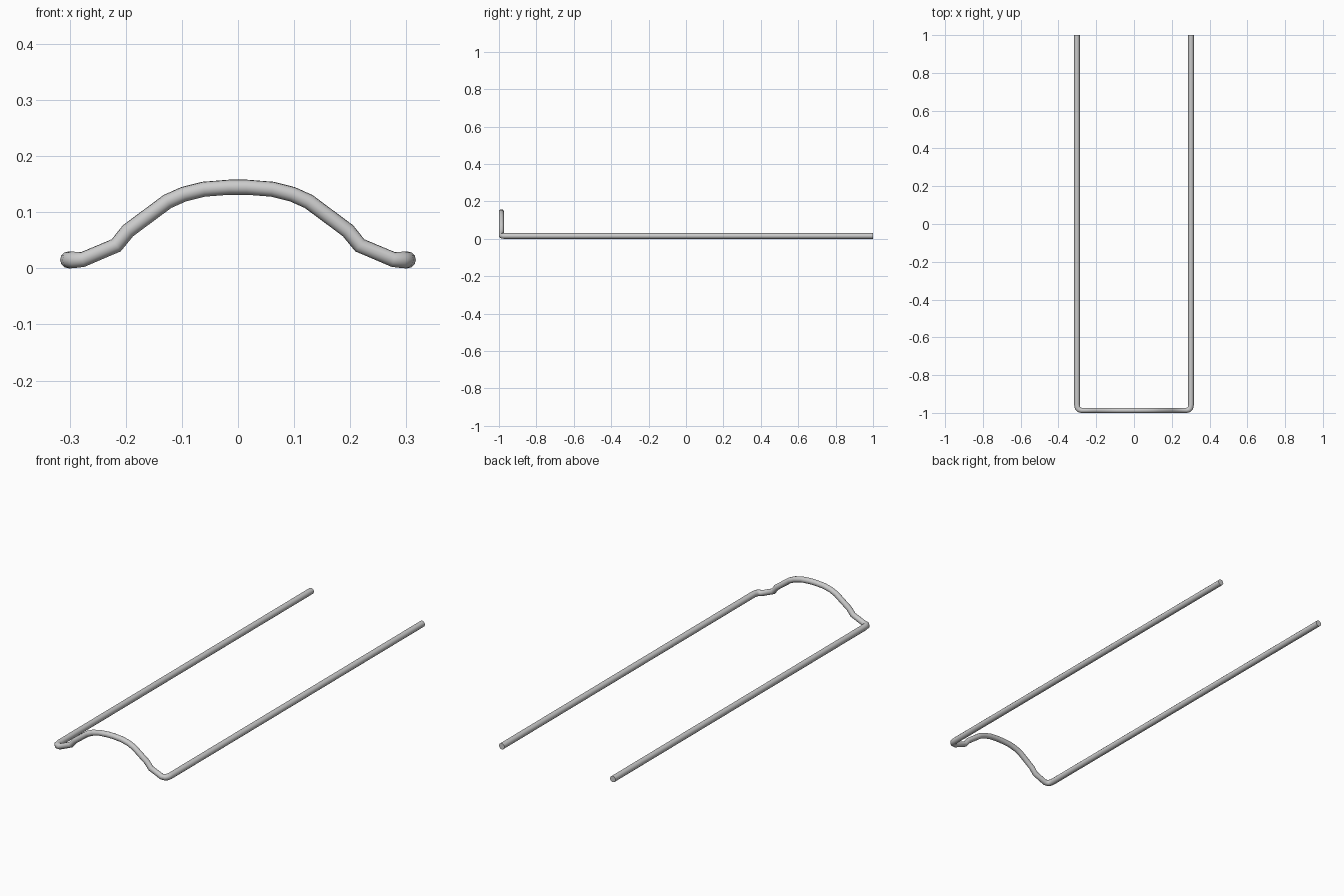
import bpy
import math

if "Cube" in bpy.data.objects:
    bpy.data.objects.remove(bpy.data.objects["Cube"])

R = 0.015          # rail tube radius
ARCH_Y = -0.987    # plane of the arched end
ARCH_S = 0.9       # arch tube is slightly thinner

# Left half of the bent wire: (x, y, z, radius factor)
half = [
    (-0.302, 1.0, R, 1.0),
    (-0.302, -0.955, R, 1.0),
    (-0.299, -0.974, R, 1.0),
    (-0.291, -0.983, R, 0.97),
]
# Arch rising from the corner to the crown
arch = [(-0.276, 0.016), (-0.217, 0.041), (-0.196, 0.067), (-0.126, 0.119),
        (-0.097, 0.132), (-0.061, 0.141), (-0.016, 0.1445)]
half += [(x, ARCH_Y, z, ARCH_S) for x, z in arch]
path = half + [(-x, y, z, r) for x, y, z, r in reversed(half)]

# One continuous round tube along the mirrored path
curve = bpy.data.curves.new("bent_rail", 'CURVE')
curve.dimensions = '3D'
curve.bevel_depth = R
curve.bevel_resolution = 4
curve.use_fill_caps = True
spline = curve.splines.new('POLY')
spline.points.add(len(path) - 1)
for p, (x, y, z, r) in zip(spline.points, path):
    p.co = (x, y, z, 1)
    p.radius = r

rail = bpy.data.objects.new("bent_rail", curve)
bpy.context.collection.objects.link(rail)
bpy.context.view_layer.objects.active = rail
rail.select_set(True)
bpy.ops.object.convert(target='MESH')
bpy.ops.object.shade_smooth_by_angle(angle=math.radians(50))
